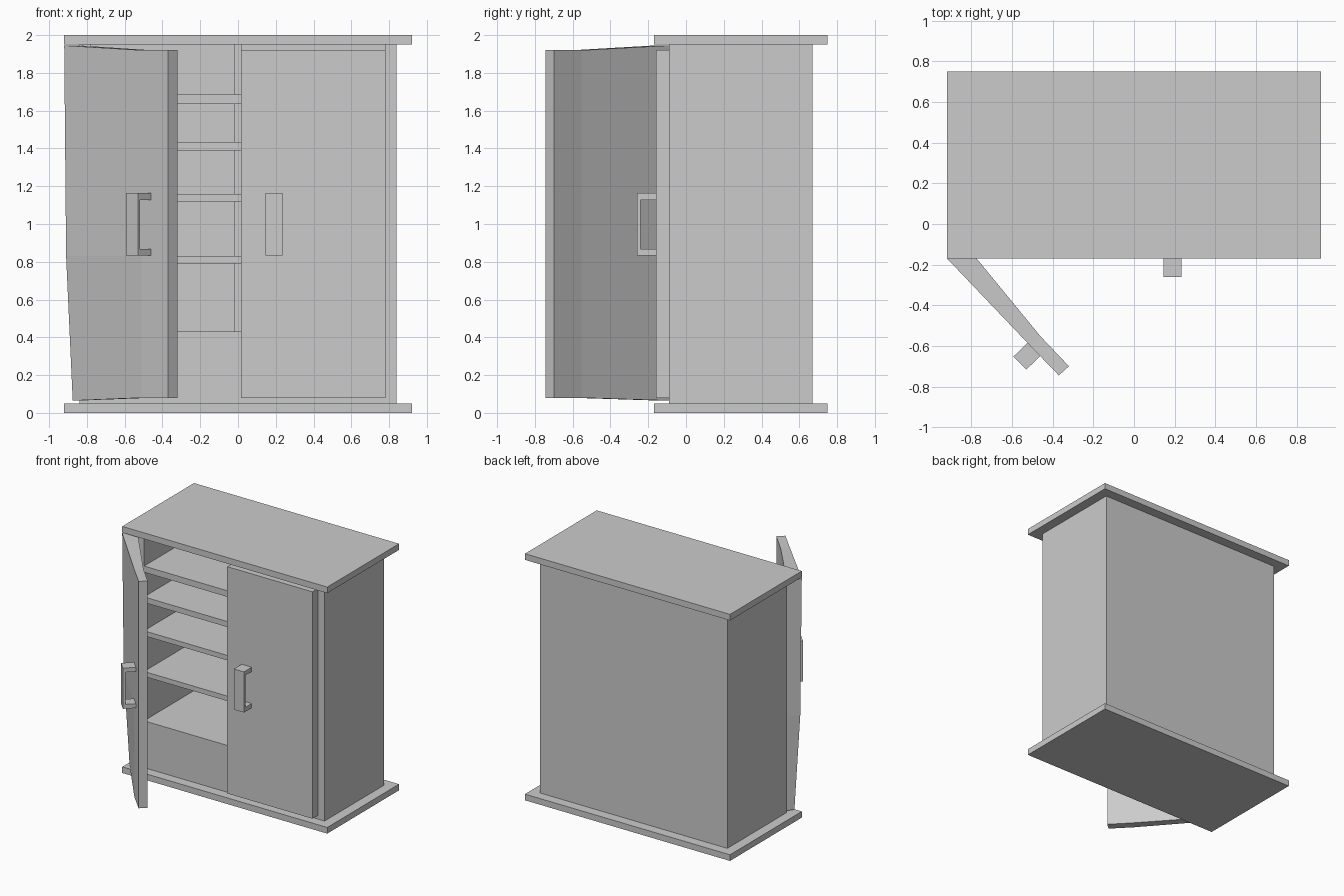
import bpy, bmesh, math
from mathutils import Matrix

if "Cube" in bpy.data.objects:
    bpy.data.objects.remove(bpy.data.objects["Cube"])


def mesh_object(name, verts, faces):
    mesh = bpy.data.meshes.new(name)
    mesh.from_pydata(verts, [], faces)
    bm = bmesh.new()
    bm.from_mesh(mesh)
    bmesh.ops.recalc_face_normals(bm, faces=bm.faces)
    bm.to_mesh(mesh)
    bm.free()
    obj = bpy.data.objects.new(name, mesh)
    bpy.context.collection.objects.link(obj)
    return obj


def box(name, x, y, z):
    verts = [(a, b, c) for a in x for b in y for c in z]
    faces = [(0, 1, 3, 2), (4, 6, 7, 5), (0, 4, 5, 1),
             (2, 3, 7, 6), (0, 2, 6, 4), (1, 5, 7, 3)]
    return mesh_object(name, verts, faces)


def handle(name):
    # C-shaped pull: base on y = 0, projecting to -y, extruded along x
    prof = [(0, -.165), (-.1, -.165), (-.1, .165), (0, .165),
            (0, .13), (-.082, .13), (-.082, -.13), (0, -.13)]
    n = len(prof)
    verts = [(x, y, z) for x in (-.045, .045) for y, z in prof]
    faces = [(i, (i + 1) % n, (i + 1) % n + n, i + n) for i in range(n)]
    for o in (0, n):
        faces += [tuple(o + k for k in q) for q in
                  ((0, 1, 6, 7), (1, 2, 5, 6), (2, 3, 4, 5))]
    return mesh_object(name, verts, faces)


# Top and base slabs
box("top_slab", (-.92, .92), (-.17, .75), (1.95, 2))
box("base_slab", (-.92, .92), (-.17, .75), (0, .05))

# Carcass
for side, s in (("left", -1), ("right", 1)):
    box(side + "_side", sorted((s * .78, s * .84)), (-.09, .67), (.05, 1.95))
box("back_panel", (-.78, .78), (.62, .67), (.05, 1.95))
box("lower_box", (-.78, .78), (-.09, .62), (.05, .43))
box("divider", (-.02, .02), (-.06, .62), (.43, 1.95))

# Shelves
for i, (z0, z1) in enumerate([(.79, .83), (1.12, 1.16), (1.39, 1.435), (1.635, 1.685)]):
    box(f"shelf_{i + 1}", (-.78, .78), (-.09, .62), (z0, z1))

# Closed right door
box("right_door", (.015, .78), (-.16, -.09), (.08, 1.92))
handle("right_handle").matrix_world = Matrix.Translation((.19, -.16, .998))

# Open left door: rings of outer/inner points from bottom to top, hinge edge flared
rows = []
for z, zh, hinge in [(.08, .065, (-.875, -.14)),
                     (.83, .83, (-.91, -.165)),
                     (1.92, 1.945, (-.92, -.17))]:
    rows.append([(*hinge, zh), (-.51, -.60, z), (-.37, -.745, z),
                 (-.32, -.70, z), (-.46, -.553, z), (-.84, -.09, zh)])
faces = [(r * 6 + i, r * 6 + (i + 1) % 6, r * 6 + 6 + (i + 1) % 6, r * 6 + 6 + i)
         for r in range(2) for i in range(6)]
for o in (0, 12):
    faces += [(o, o + 1, o + 4, o + 5), (o + 1, o + 2, o + 3, o + 4)]
mesh_object("left_door", [v for row in rows for v in row], faces)
handle("left_handle").matrix_world = (
    Matrix.Translation((-.49, -.615, .998)) @ Matrix.Rotation(math.radians(-46), 4, 'Z'))
